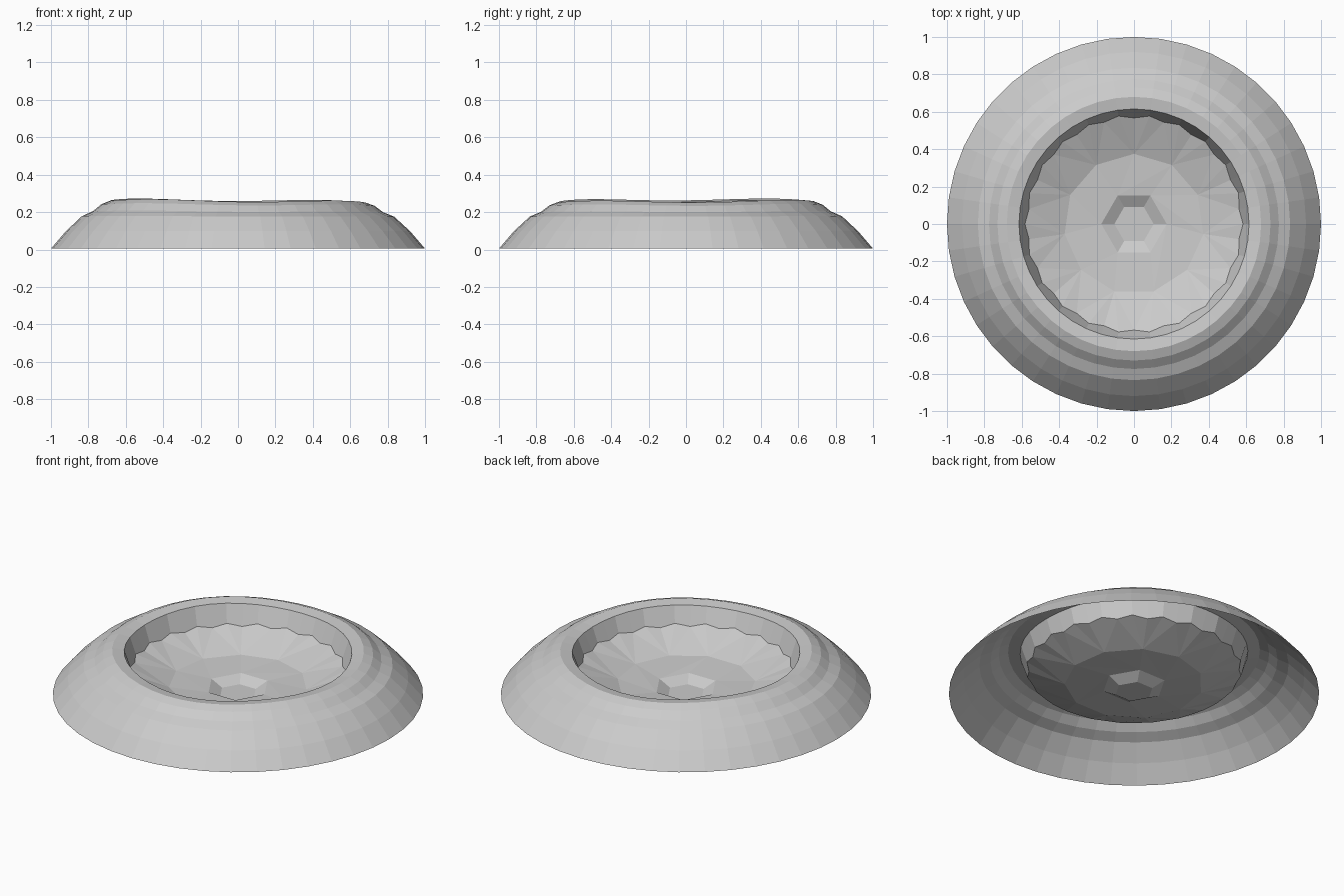
import bpy, bmesh
from math import sin, cos, pi, radians

if "Cube" in bpy.data.objects:
    bpy.data.objects.remove(bpy.data.objects["Cube"])

SEG = 44


def swell(a):
    # gentle unevenness of the crest height
    return 0.005 * cos(4 * (a - radians(140))) + 0.006 * cos(a - radians(160))


def ring(bm, n, r, z, start=pi / 2, wave=0.0, scallop=0.0):
    verts = []
    for i in range(n):
        a = start + 2 * pi * i / n
        rr = r + scallop * (1 if i % 2 else -1)
        zz = z + wave * swell(a) + 0.8 * scallop * (1 if i % 2 else -1)
        verts.append(bm.verts.new((rr * cos(a), rr * sin(a), zz)))
    return verts


def stitch(bm, a, b):
    # join two rings, also when their side counts differ
    if len(a) == len(b):
        n = len(a)
        for i in range(n):
            j = (i + 1) % n
            bm.faces.new((a[i], a[j], b[j], b[i]))
        return
    na, nb, i, j = len(a), len(b), 0, 0
    while i < na or j < nb:
        if j >= nb or (i < na and (i + 0.5) / na <= (j + 0.5) / nb):
            bm.faces.new((a[i % na], a[(i + 1) % na], b[j % nb]))
            i += 1
        else:
            bm.faces.new((a[i % na], b[(j + 1) % nb], b[j % nb]))
            j += 1


def finish(bm, name):
    mesh = bpy.data.meshes.new(name)
    bm.to_mesh(mesh)
    bm.free()
    obj = bpy.data.objects.new(name, mesh)
    bpy.context.collection.objects.link(obj)
    return obj


# Outer slope, crest and steep inner lip (open underneath)
bm = bmesh.new()
profile = [(1.0, 0.005, 0), (0.92, 0.098, 0), (0.835, 0.178, 0.2),
           (0.775, 0.205, 0.5), (0.73, 0.242, 0.8), (0.68, 0.262, 1),
           (0.615, 0.252, 1)]
rings = [ring(bm, SEG, r, z, wave=w) for r, z, w in profile]
rings.append(ring(bm, SEG, 0.575, 0.15, scallop=0.008))
for a, b in zip(rings, rings[1:]):
    stitch(bm, a, b)
finish(bm, "crater_rim")

# Faceted bowl with a small six-sided pit in the middle
bm = bmesh.new()
edge = ring(bm, SEG, 0.575, 0.15, scallop=0.008)
floor_ring = ring(bm, 11, 0.375, 0.065)
pit_top = ring(bm, 6, 0.175, 0.05, start=radians(120))
pit_floor = ring(bm, 6, 0.105, 0.015, start=radians(120))
stitch(bm, edge, floor_ring)
stitch(bm, floor_ring, pit_top)
stitch(bm, pit_top, pit_floor)
bm.faces.new(pit_floor)
finish(bm, "crater_bowl")
